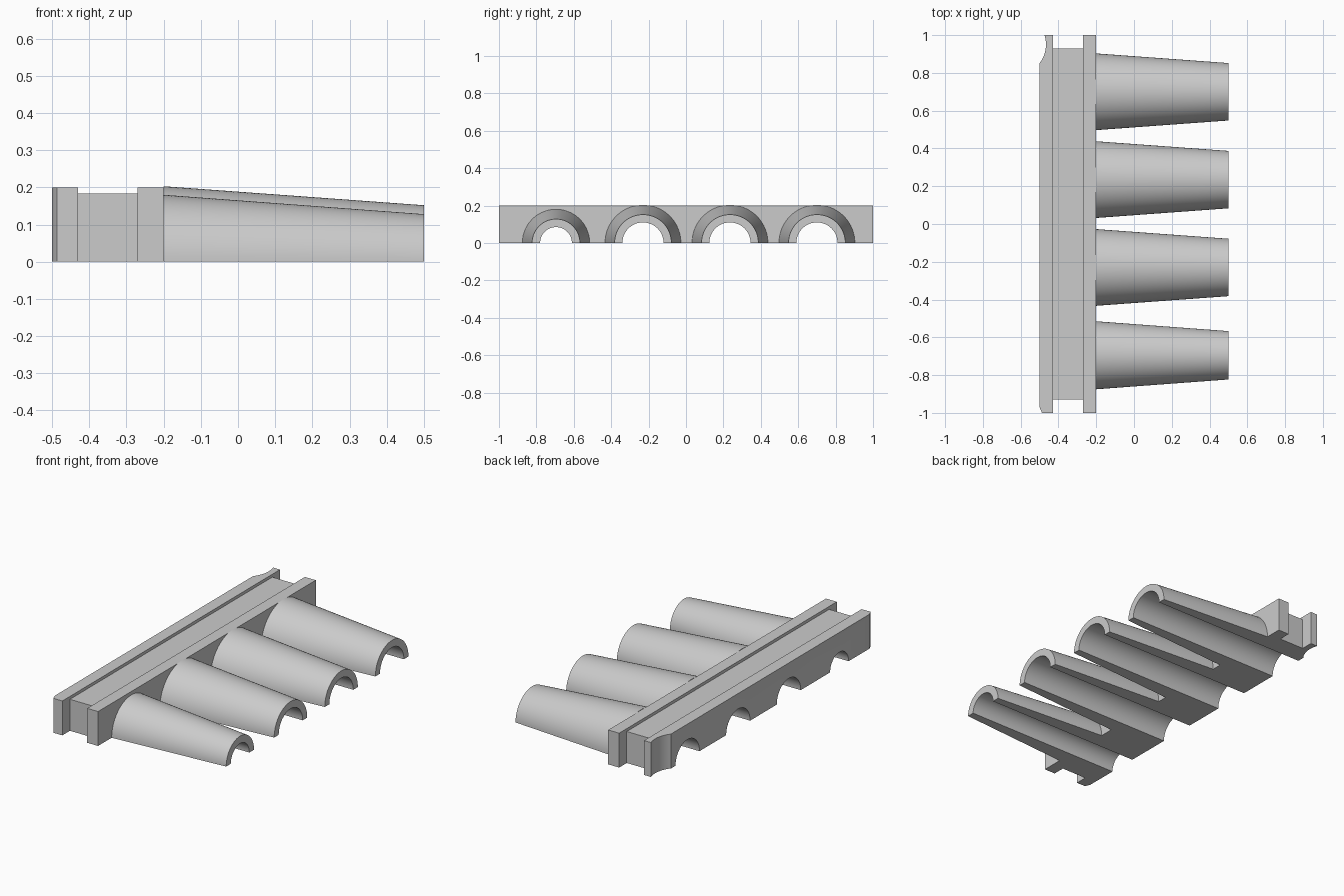
import bpy
import bmesh
import math

cube = bpy.data.objects.get("Cube")
if cube:
    bpy.data.objects.remove(cube, do_unlink=True)

# Single bare-metal colour
metal = bpy.data.materials.new("plain grey metal")
metal.use_nodes = True
grey = (0.6, 0.6, 0.6, 1.0)
metal.diffuse_color = grey
metal.node_tree.nodes["Principled BSDF"].inputs["Base Color"].default_value = grey

# centre y, radius at the flange, radius at the tip, bore radius
RUNNERS = [
    (0.70, 0.203, 0.152, 0.11),
    (0.235, 0.203, 0.152, 0.11),
    (-0.23, 0.203, 0.152, 0.11),
    (-0.695, 0.18, 0.128, 0.085),
]
ROOT_X, TIP_X = -0.2, 0.5
STEPS = 40


def make_object(name, bm):
    bmesh.ops.recalc_face_normals(bm, faces=bm.faces)
    mesh = bpy.data.meshes.new(name)
    bm.to_mesh(mesh)
    bm.free()
    mesh.materials.append(metal)
    obj = bpy.data.objects.new(name, mesh)
    bpy.context.collection.objects.link(obj)
    return obj


def bridge(bm, first, second):
    """Join two matching closed outlines and cap both ends."""
    n = len(first)
    for i in range(n):
        j = (i + 1) % n
        bm.faces.new((first[i], first[j], second[j], second[i]))
    bm.faces.new(first)
    bm.faces.new(second)


def plan_block(name, outline, height):
    bm = bmesh.new()
    rings = [[bm.verts.new((x, y, z)) for x, y in outline] for z in (0, height)]
    bridge(bm, *rings)
    return make_object(name, bm)


def rectangle(x0, x1, y):
    return [(x0, -y), (x1, -y), (x1, y), (x0, y)]


def half_ring(bm, x, y, outer, inner):
    angles = [math.pi * i / STEPS for i in range(STEPS + 1)]
    points = [(outer, a) for a in angles] + [(inner, a) for a in reversed(angles)]
    return [bm.verts.new((x, y + r * math.cos(a), r * math.sin(a))) for r, a in points]


# Outer flange outline: clipped front corner and a concave scoop near the back
scoop_y, scoop_r = 0.95, 0.16
scoop_x = -0.466 - scoop_r
scoop = []
for i in range(17):
    y = 1.0 - 0.1485 * i / 16
    x = scoop_x + math.sqrt(scoop_r ** 2 - (y - scoop_y) ** 2)
    scoop.append((max(x, -0.5), y))
outer_outline = [(-0.487, -1), (-0.43, -1), (-0.43, 1)] + scoop + [(-0.5, -0.97)]

# Mounting rail: two flanges and a lower web between them
rail = [
    plan_block("outer_flange", outer_outline, 0.2),
    plan_block("rail_web", rectangle(-0.43, -0.27, 0.93), 0.183),
    plan_block("inner_flange", rectangle(-0.27, ROOT_X, 1.0), 0.2),
]

# Bores cut through the rail
bm = bmesh.new()
for y, root, tip, bore in RUNNERS:
    ends = []
    for x in (-0.6, 0.0):
        ends.append([bm.verts.new((x, y + bore * math.cos(a), bore * math.sin(a)))
                     for a in (math.pi * i / STEPS for i in range(2 * STEPS))])
    bridge(bm, *ends)
cutter = make_object("bore_cutter", bm)
cutter.hide_render = True

for part in rail:
    cut = part.modifiers.new("bores", "BOOLEAN")
    cut.operation = "DIFFERENCE"
    cut.solver = "EXACT"
    cut.object = cutter
graph = bpy.context.evaluated_depsgraph_get()
baked = [bpy.data.meshes.new_from_object(p.evaluated_get(graph)) for p in rail]
for part, mesh in zip(rail, baked):
    part.modifiers.clear()
    part.data = mesh
bpy.data.objects.remove(cutter, do_unlink=True)

# Tapered half-pipe runners
pipes = []
for number, (y, root, tip, bore) in enumerate(RUNNERS, 1):
    bm = bmesh.new()
    bridge(bm, half_ring(bm, ROOT_X, y, root, bore), half_ring(bm, TIP_X, y, tip, bore))
    pipes.append(make_object(f"half_pipe_{number}", bm))

# Smooth curved walls, keep edges crisp
bpy.ops.object.select_all(action="DESELECT")
for obj in rail + pipes:
    obj.select_set(True)
bpy.context.view_layer.objects.active = rail[0]
bpy.ops.object.shade_smooth_by_angle(angle=math.radians(30))
